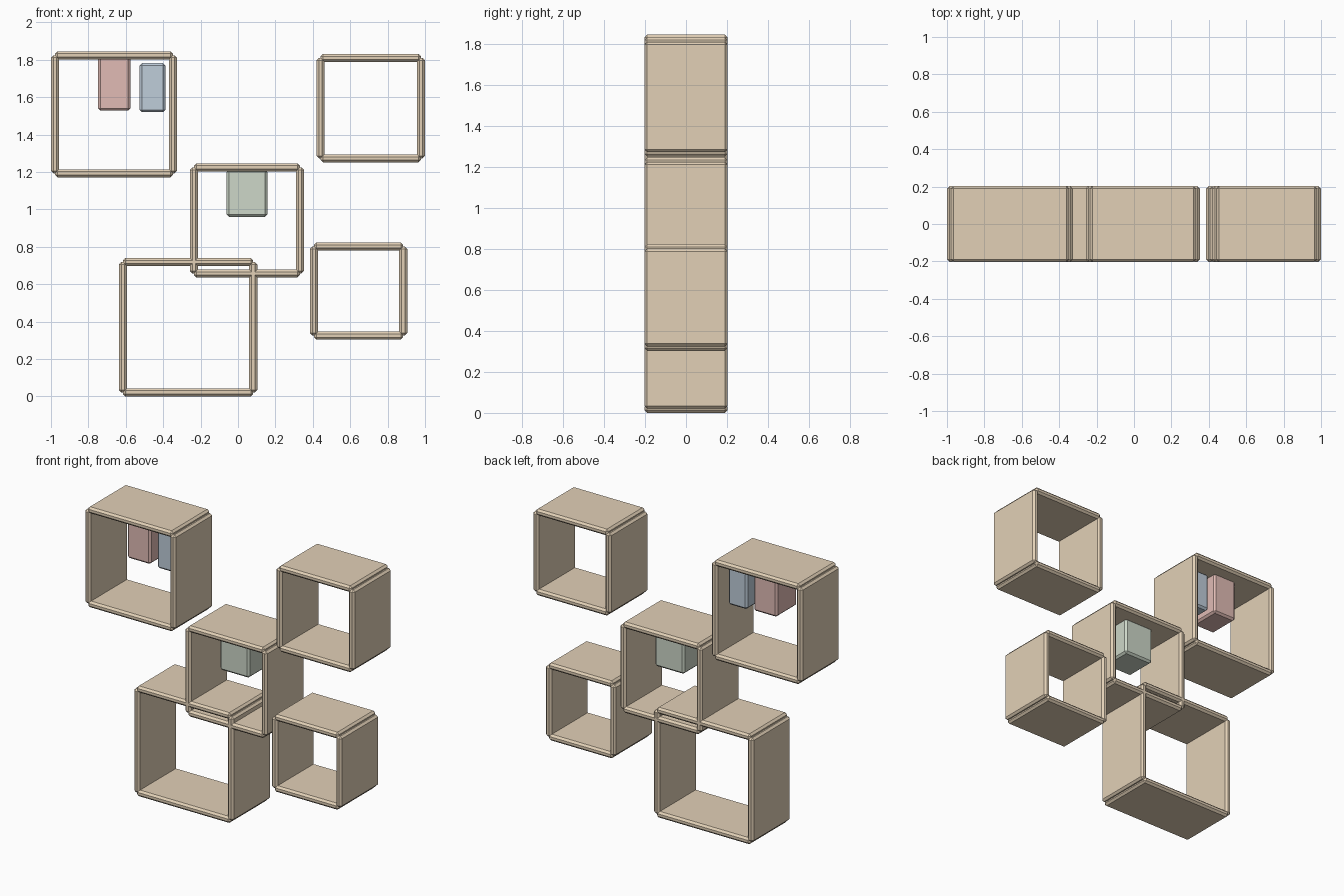
import bpy

if "Cube" in bpy.data.objects:
    bpy.data.objects.remove(bpy.data.objects["Cube"])

T = 0.043       # board thickness
DEPTH = 0.405   # shelf depth
CHAMFER = 0.013


def material(name, rgb):
    m = bpy.data.materials.new(name)
    m.diffuse_color = (*rgb, 1)
    m.use_nodes = True
    m.node_tree.nodes["Principled BSDF"].inputs["Base Color"].default_value = m.diffuse_color
    return m


wood = material("wood", (0.76, 0.63, 0.47))


def block(name, loc, size, mat):
    """Chamfered box given centre and full size."""
    bpy.ops.mesh.primitive_cube_add(size=1, location=loc)
    ob = bpy.context.object
    ob.name = name
    ob.scale = size
    bpy.ops.object.transform_apply(location=False, rotation=False, scale=True)
    bev = ob.modifiers.new("chamfer", 'BEVEL')
    bev.width = CHAMFER
    bev.segments = 1
    ob.data.materials.append(mat)
    return ob


# Square cube shelves: name, centre x, centre z, outer size
shelves = [
    ("upper_left", -0.663, 1.508, 0.674),
    ("upper_right", 0.710, 1.541, 0.580),
    ("middle", 0.048, 0.941, 0.610),
    ("lower_left", -0.267, 0.370, 0.740),
    ("lower_right", 0.645, 0.563, 0.520),
]
for name, cx, cz, outer in shelves:
    s = outer - T   # boards are centred on the sides of a square of size s
    for sign, h, v in ((1, "right", "top"), (-1, "left", "bottom")):
        block(f"{name}_{v}_board", (cx, 0, cz + sign * s / 2), (s, DEPTH, T), wood)
        block(f"{name}_{h}_board", (cx + sign * s / 2, 0, cz), (T, DEPTH, s), wood)

# Decorative blocks: name, x range, z range, colour
decor = [
    ("red_block", -0.749, -0.575, 1.527, 1.827, (0.75, 0.50, 0.46)),
    ("blue_block", -0.527, -0.388, 1.519, 1.781, (0.52, 0.61, 0.70)),
    ("green_block", -0.061, 0.158, 0.960, 1.212, (0.61, 0.68, 0.58)),
]
for name, x0, x1, z0, z1, rgb in decor:
    block(name, ((x0 + x1) / 2, 0, (z0 + z1) / 2), (x1 - x0, 0.22, z1 - z0),
          material(name + "_paint", rgb))
